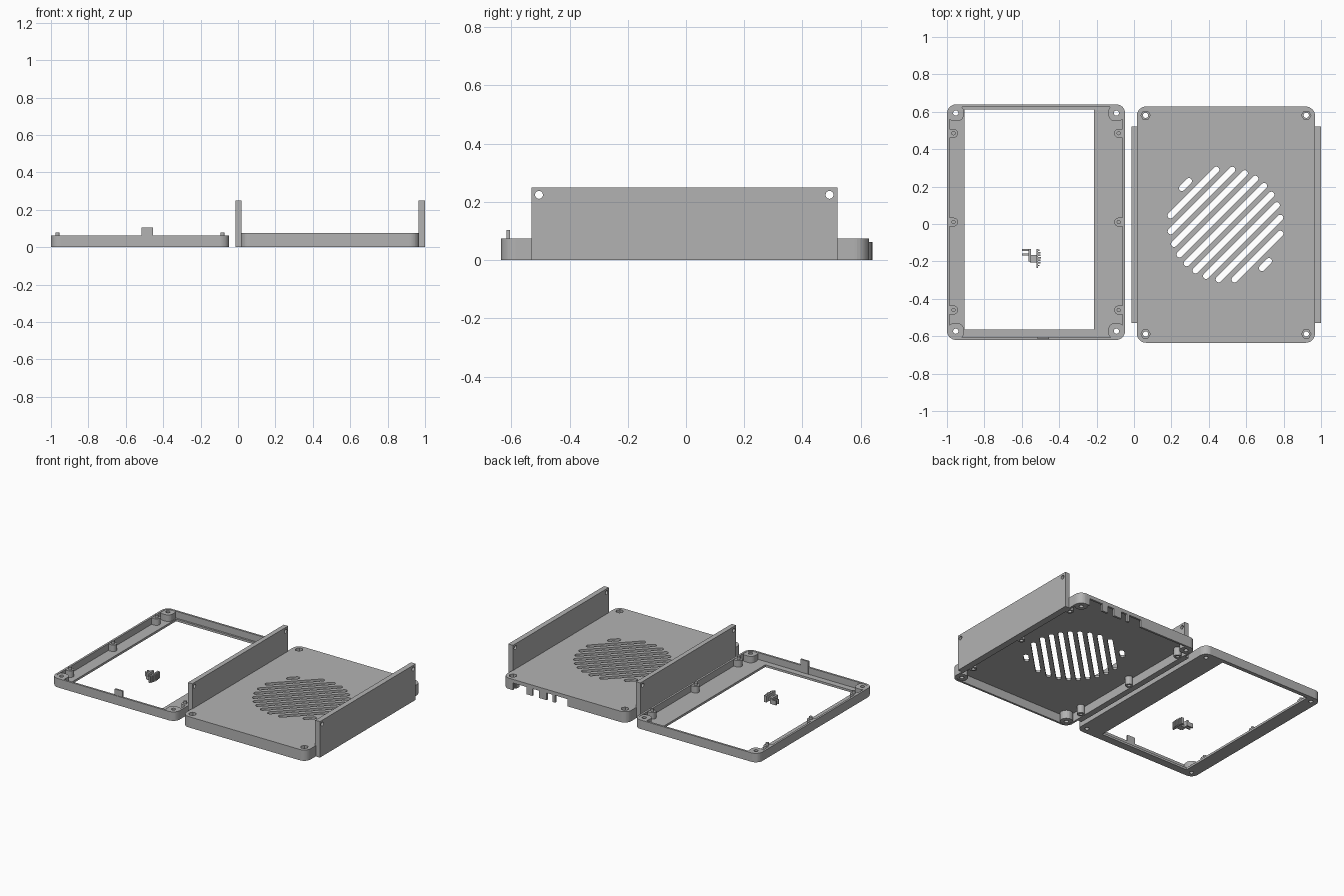
import bpy, bmesh
from math import sin, cos, pi, sqrt, radians

if "Cube" in bpy.data.objects:
    bpy.data.objects.remove(bpy.data.objects["Cube"])

grey = bpy.data.materials.new("plain_grey")
grey.use_nodes = True
TONE = (0.45, 0.45, 0.45, 1)
grey.diffuse_color = TONE
grey.node_tree.nodes["Principled BSDF"].inputs["Base Color"].default_value = TONE


def prism(outline, z0, z1, name):
    """Extrude a flat outline from z0 to z1."""
    bm = bmesh.new()
    face = bm.faces.new([bm.verts.new((x, y, z0)) for x, y in outline])
    top = bmesh.ops.extrude_face_region(bm, geom=[face])["geom"]
    bmesh.ops.translate(bm, vec=(0, 0, z1 - z0),
                        verts=[v for v in top if isinstance(v, bmesh.types.BMVert)])
    bmesh.ops.recalc_face_normals(bm, faces=bm.faces)
    mesh = bpy.data.meshes.new(name)
    bm.to_mesh(mesh)
    bm.free()
    mesh.materials.append(grey)
    ob = bpy.data.objects.new(name, mesh)
    bpy.context.scene.collection.objects.link(ob)
    return ob


def box(x0, x1, y0, y1, z0, z1, name="block"):
    return prism([(x0, y0), (x1, y0), (x1, y1), (x0, y1)], z0, z1, name)


def rounded(x0, x1, y0, y1, r, z0, z1, name="rounded_block", n=8):
    pts = []
    for i, (cx, cy) in enumerate([(x1 - r, y1 - r), (x0 + r, y1 - r),
                                  (x0 + r, y0 + r), (x1 - r, y0 + r)]):
        for k in range(n + 1):
            a = pi / 2 * (i + k / n)
            pts.append((cx + r * cos(a), cy + r * sin(a)))
    return prism(pts, z0, z1, name)


def rod(x, y, r, z0, z1, n=20, name="rod"):
    return prism([(x + r * cos(2 * pi * k / n), y + r * sin(2 * pi * k / n))
                  for k in range(n)], z0, z1, name)


def slot(cx, cy, half, r, angle, z0, z1, n=8):
    pts = []
    for end in (0, 1):
        for k in range(n + 1):
            a = -pi / 2 + pi * (end + k / n)
            px, py = half * (1 - 2 * end) + r * cos(a), r * sin(a)
            pts.append((cx + px * cos(angle) - py * sin(angle),
                        cy + px * sin(angle) + py * cos(angle)))
    return prism(pts, z0, z1, "slot")


def combine(ob, others, operation):
    """Apply one boolean per helper, then discard the helpers."""
    for other in others:
        mod = ob.modifiers.new("shape", "BOOLEAN")
        mod.operation, mod.solver, mod.object = operation, "EXACT", other
    deps = bpy.context.evaluated_depsgraph_get()
    mesh = bpy.data.meshes.new_from_object(ob.evaluated_get(deps))
    ob.modifiers.clear()
    ob.data = mesh
    for other in others:
        bpy.data.objects.remove(other)


SNAP_Y = (-0.46, 0.01, 0.485)

# Open bezel frame: hollow tray with an off-centre window
X0, X1, Y0, Y1 = -1.0, -0.047, -0.62, 0.64
frame = rounded(X0, X1, Y0, Y1, 0.05, 0, 0.062, "bezel_frame")
combine(frame, [rounded(X0 + 0.014, X1 - 0.014, Y0 + 0.014, Y1 - 0.014, 0.04, 0.015, 0.1),
                box(-0.905, -0.213, -0.565, 0.613, -0.1, 0.1)], "DIFFERENCE")
corners = [(x, y) for x in (X0 + 0.047, X1 - 0.047) for y in (Y0 + 0.047, Y1 - 0.047)]
posts = [rounded(x - 0.043, x + 0.043, y - 0.043, y + 0.043, 0.035, 0.005, 0.06)
         for x, y in corners]
for y in SNAP_Y:
    for x, wall in ((X0 + 0.035, X0 + 0.005), (X1 - 0.035, X1 - 0.005)):
        posts.append(rod(x, y, 0.024, 0.005, 0.06))
        posts.append(box(min(x, wall), max(x, wall), y - 0.024, y + 0.024, 0.005, 0.059))
combine(frame, posts, "UNION")
combine(frame, [rod(x, y, 0.014, -0.1, 0.2) for x, y in corners], "DIFFERENCE")

# Locating pegs on the side bosses
for y in SNAP_Y:
    for x in (X0 + 0.035, X1 - 0.035):
        rod(x, y, 0.011, 0.055, 0.078, 12, "locating_peg")

# Upright tab on the front wall
box(-0.515, -0.455, Y0 + 0.004, Y0 + 0.016, 0.01, 0.104, "front_tab")

# Vented cover: shell open at the bottom
X0, X1, Y0, Y1 = 0.015, 0.968, -0.635, 0.628
cover = rounded(X0, X1, Y0, Y1, 0.05, 0, 0.075, "vented_cover")
combine(cover, [rounded(X0 + 0.014, X1 - 0.014, Y0 + 0.014, Y1 - 0.014, 0.04, -0.1, 0.06)],
        "DIFFERENCE")
corners = [(x, y) for x in (X0 + 0.047, X1 - 0.047) for y in (Y0 + 0.047, Y1 - 0.047)]
posts = [rod(x, y, 0.041, 0.002, 0.065) for x, y in corners]
posts += [rod(x, y, 0.024, 0.002, 0.065) for y in SNAP_Y for x in (X0 + 0.035, X1 - 0.035)]
combine(cover, posts, "UNION")

# Screw holes with hexagonal recesses, and blind sockets for the pegs
cuts = [rod(x, y, 0.014, -0.1, 0.2) for x, y in corners]
cuts += [rod(x, y, 0.025, 0.045, 0.2, 6) for x, y in corners]
cuts += [rod(x, y, 0.012, -0.1, 0.025, 12) for y in SNAP_Y for x in (X0 + 0.035, X1 - 0.035)]
combine(cover, cuts, "DIFFERENCE")

# Round grille of diagonal slots
cuts = []
for k in range(-5, 6):
    d = 0.0605 * k
    half = sqrt(0.305 ** 2 - d * d) - 0.012
    cuts.append(slot(0.489 + d * sin(pi / 4), -0.003 - d * cos(pi / 4), half, 0.016,
                     radians(45), 0.03, 0.2))
# Connector openings in the back wall
for a, b in ((0.785, 0.89), (0.69, 0.74), (0.585, 0.63), (0.47, 0.565)):
    cuts.append(box(a, b, Y1 - 0.03, Y1 + 0.05, -0.1, 0.05))
combine(cover, cuts, "DIFFERENCE")

# Tall side panels with two mounting holes each
for name, a, b in (("right_panel", -0.013, 0.02), ("left_panel", 0.964, 1.0)):
    panel = box(a, b, -0.53, 0.52, 0, 0.25, name)
    holes = []
    for y in (-0.505, 0.493):
        hole = rod(0, 0, 0.0135, -0.1, 0.1)
        hole.rotation_euler = (0, pi / 2, 0)
        hole.location = ((a + b) / 2, y, 0.224)
        holes.append(hole)
    bpy.context.view_layer.update()
    combine(panel, holes, "DIFFERENCE")

# Loose button: ribbed pad, stem and forked clip
box(-0.522, -0.512, -0.235, -0.135, 0, 0.045, "button_pad")
for i in range(7):
    y = -0.225 + i * 0.0135
    box(-0.514, -0.504 + 0.006 * sin(pi * i / 6), y, y + 0.007, 0, 0.045, "button_rib")
box(-0.555, -0.52, -0.205, -0.165, 0, 0.025, "button_stem")
box(-0.565, -0.55, -0.2, -0.135, 0, 0.04, "button_clip")
for y in (-0.168, -0.145):
    box(-0.598, -0.56, y, y + 0.01, 0, 0.03, "button_prong")
